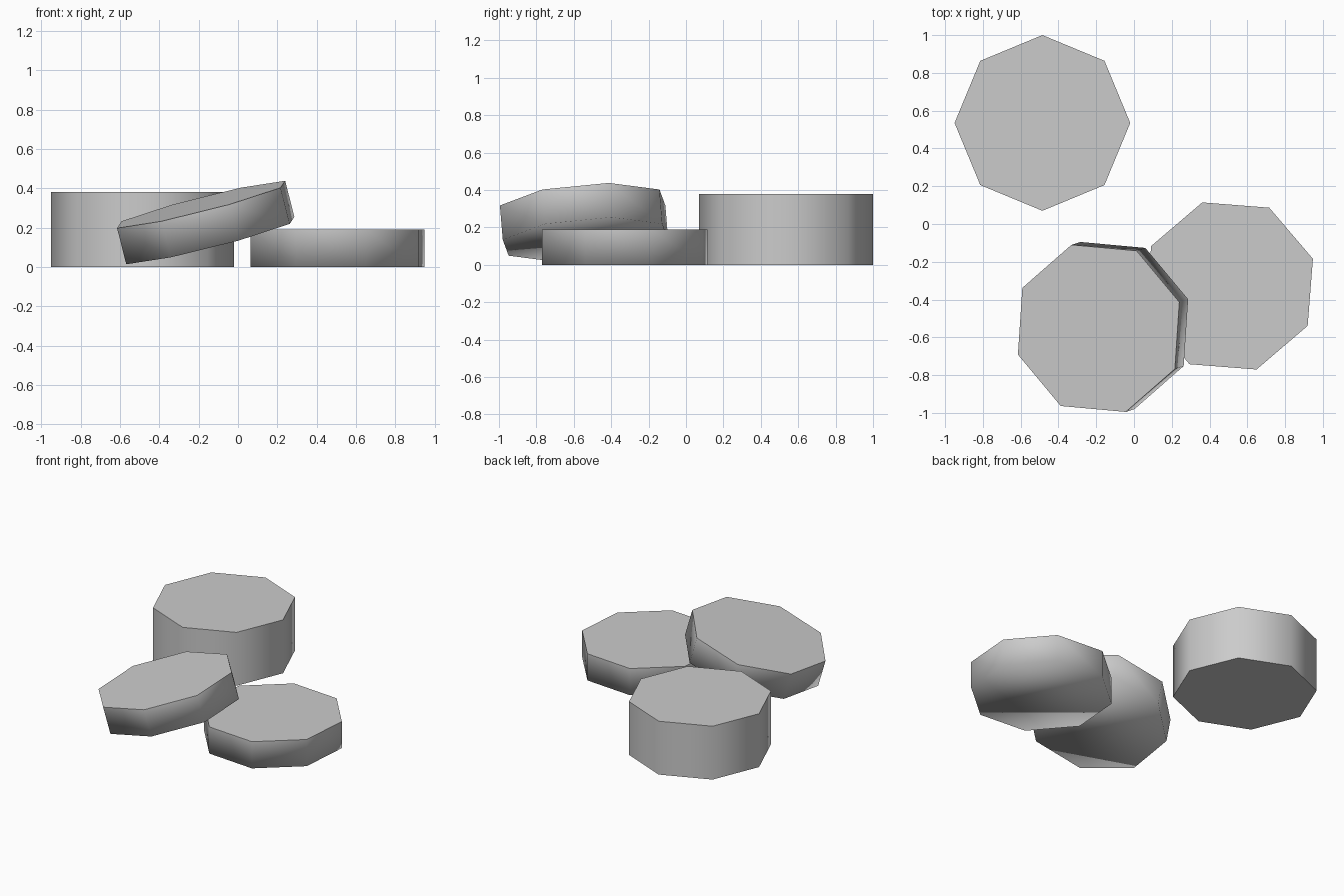
import bpy
import bmesh
from math import radians
from mathutils import Euler

cube = bpy.data.objects.get("Cube")
if cube:
    bpy.data.objects.remove(cube, do_unlink=True)

# One grey for every stone
grey = bpy.data.materials.new("stone_grey")
grey.use_nodes = True
grey.diffuse_color = (0.6, 0.6, 0.6, 1)
grey.node_tree.nodes["Principled BSDF"].inputs["Base Color"].default_value = (0.6, 0.6, 0.6, 1)


def stone(name, centre, height, turn=0, tilt=0, sharp_base=False):
    """Eight-sided slab with rounded shading on its sides and a crisp flat top."""
    bm = bmesh.new()
    bmesh.ops.create_cone(bm, cap_ends=True, segments=8,
                          radius1=0.465, radius2=0.465, depth=height)
    bm.normal_update()
    for face in bm.faces:
        face.smooth = True
        is_top = face.normal.z > 0.5
        is_base = face.normal.z < -0.5
        if is_top or (is_base and sharp_base):
            for edge in face.edges:
                edge.smooth = False
    mesh = bpy.data.meshes.new(name)
    bm.to_mesh(mesh)
    bm.free()
    mesh.materials.append(grey)
    obj = bpy.data.objects.new(name, mesh)
    obj.location = centre
    obj.rotation_euler = Euler((0, radians(tilt), radians(turn)))
    bpy.context.collection.objects.link(obj)
    return obj


# Tall block at the back, flat slab at the side, tilted slab leaning on it
stone("tall_stone", (-0.485, 0.535, 0.19), 0.38, sharp_base=True)
stone("flat_stone", (0.505, -0.328, 0.095), 0.19, turn=18)
stone("leaning_stone", (-0.164, -0.545, 0.226), 0.19, turn=18, tilt=-15)
